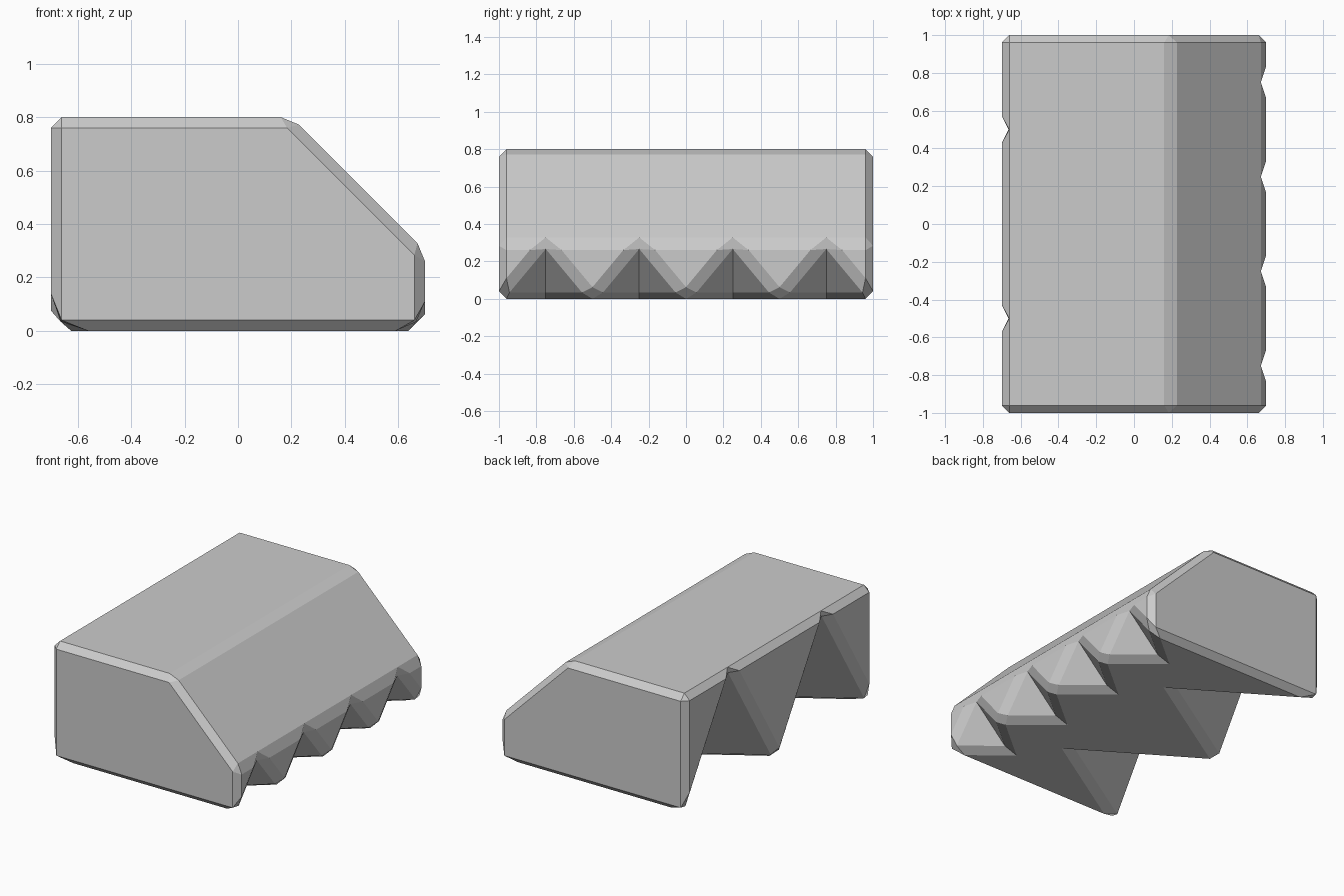
import bpy, bmesh

if "Cube" in bpy.data.objects:
    bpy.data.objects.remove(bpy.data.objects["Cube"])

bm = bmesh.new()
cache = {}
seams = []


def v(x, y, z):
    key = (round(x, 4), round(y, 4), round(z, 4))
    if key not in cache:
        cache[key] = bm.verts.new(key)
    return cache[key]


def face(*pts):
    bm.faces.new([v(*p) for p in pts])


def notched_side(x, apex_z, count, inward):
    """Row of V notches; returns the zigzag floor line and the apex line."""
    step = 2 / count
    floor, tops = [(x, -1, 0)], [(x, -1, apex_z)]
    for i in range(count):
        y0 = -1 + i * step
        mid, y1 = y0 + step / 2, y0 + step
        inner, apex = (x + inward, mid, 0), (x, mid, apex_z)
        face((x, y0, 0), inner, apex)
        face(inner, (x, y1, 0), apex)
        seams.append((inner, apex))
        if i:
            face((x, y0, 0), tops[-1], apex)
        floor += [inner, (x, y1, 0)]
        tops.append(apex)
    tops.append((x, 1, apex_z))
    face(floor[0], tops[0], tops[1])
    face(floor[-1], tops[-2], tops[-1])
    return floor, tops


# Sides: two tall notches on the left, four low ones on the right
l_floor, l_tops = notched_side(-0.7, 0.8, 2, 0.8)
r_floor, r_tops = notched_side(0.7, 0.3, 4, -0.3)

# Underside, roof, sloped roof and ends
face(*l_floor, *reversed(r_floor))
face(*l_tops, (0.2, 1, 0.8), (0.2, -1, 0.8))
face((0.2, -1, 0.8), (0.2, 1, 0.8), *reversed(r_tops))
for y in (-1, 1):
    face((-0.7, y, 0), (0.7, y, 0), (0.7, y, 0.3), (0.2, y, 0.8), (-0.7, y, 0.8))

bmesh.ops.recalc_face_normals(bm, faces=bm.faces[:])

# Chamfer every edge except the inner fold of each notch
folds = {bm.edges.get((v(*a), v(*b))) for a, b in seams}
bmesh.ops.bevel(bm, geom=[e for e in bm.edges if e not in folds],
                offset=0.04, offset_type='OFFSET', segments=1, profile=0.5,
                affect='EDGES', clamp_overlap=True)

bmesh.ops.recalc_face_normals(bm, faces=bm.faces[:])
mesh = bpy.data.meshes.new("notched_block")
bm.to_mesh(mesh)
bm.free()
obj = bpy.data.objects.new("notched_block", mesh)
bpy.context.collection.objects.link(obj)
